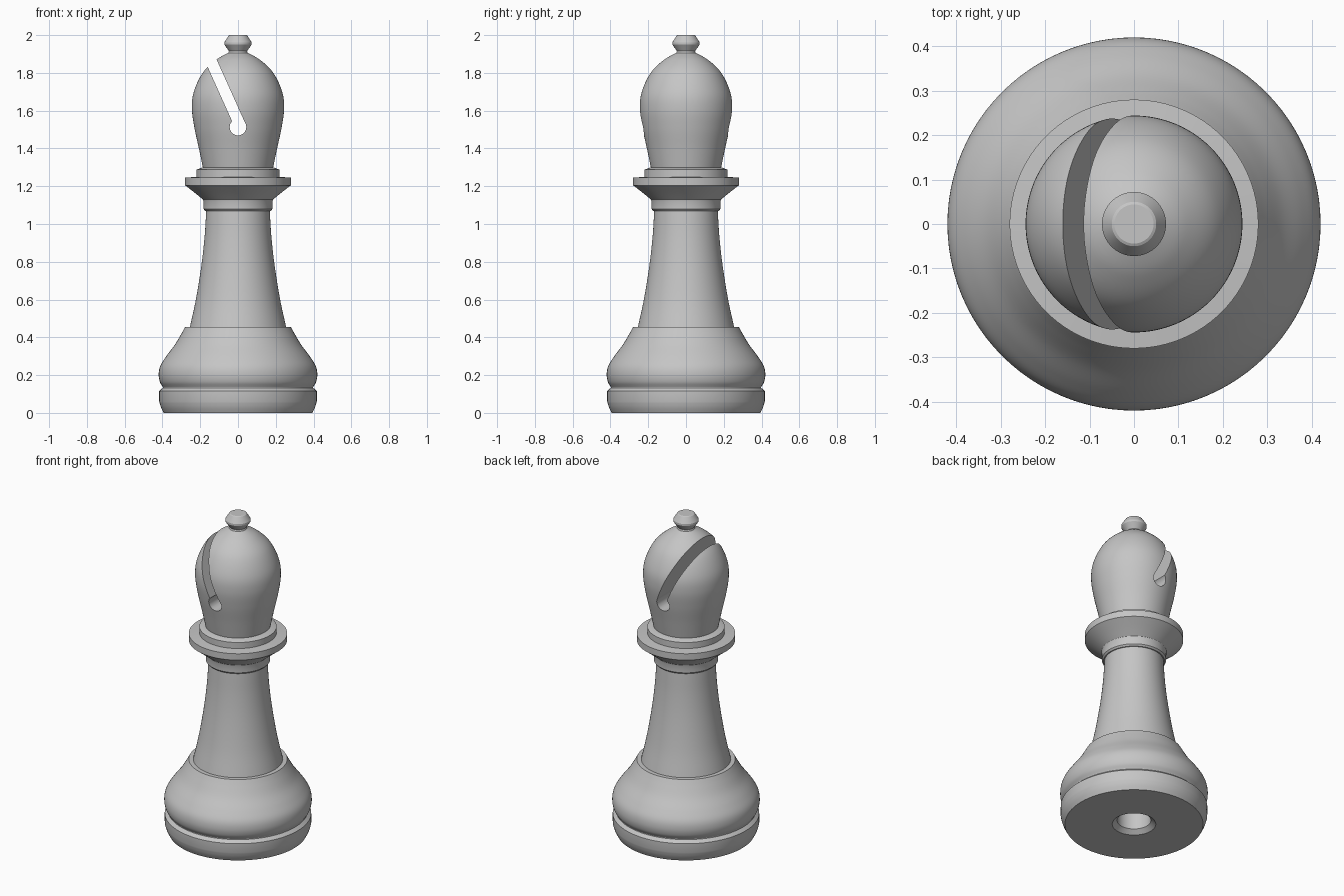
import bpy, bmesh, math
from mathutils import Vector

if "Cube" in bpy.data.objects:
    bpy.data.objects.remove(bpy.data.objects["Cube"])

grey = bpy.data.materials.new("plain_grey")
grey.use_nodes = True
COLOUR = (0.56, 0.56, 0.56, 1)
grey.diffuse_color = COLOUR
grey.node_tree.nodes["Principled BSDF"].inputs["Base Color"].default_value = COLOUR


def curve(points, steps=6):
    """Smooth run of profile points through the given ones."""
    p = [Vector(q) for q in points]
    p = [2 * p[0] - p[1]] + p + [2 * p[-1] - p[-2]]
    out = []
    for a, b, c, d in zip(p, p[1:], p[2:], p[3:]):
        for i in range(steps):
            t = i / steps
            out.append(0.5 * (2 * b + (c - a) * t + (2 * a - 5 * b + 4 * c - d) * t ** 2
                              + (3 * b - a - 3 * c + d) * t ** 3))
    return out + [p[-2]]


def lathe(name, profile, segments=96):
    """Turn a (radius, height) profile around the z axis."""
    bm = bmesh.new()
    verts = [bm.verts.new((r, 0, z)) for r, z in profile]
    edges = [bm.edges.new(pair) for pair in zip(verts, verts[1:])]
    bmesh.ops.spin(bm, geom=verts + edges, cent=(0, 0, 0), axis=(0, 0, 1),
                   angle=math.tau, steps=segments)
    bmesh.ops.remove_doubles(bm, verts=bm.verts, dist=0.0002)
    bmesh.ops.recalc_face_normals(bm, faces=bm.faces)
    mesh = bpy.data.meshes.new(name)
    bm.to_mesh(mesh)
    bm.free()
    mesh.materials.append(grey)
    obj = bpy.data.objects.new(name, mesh)
    bpy.context.collection.objects.link(obj)
    return obj


def select(obj):
    bpy.ops.object.select_all(action='DESELECT')
    obj.select_set(True)
    bpy.context.view_layer.objects.active = obj


def cut(obj, cutter):
    cutter.hide_render = True
    mod = obj.modifiers.new("cut", 'BOOLEAN')
    mod.operation = 'DIFFERENCE'
    mod.solver = 'EXACT'
    mod.object = cutter
    select(obj)
    bpy.ops.object.modifier_apply(modifier=mod.name)
    bpy.data.objects.remove(cutter)


# Weighted foot with a countersunk hole underneath, and the swelling above it
base = lathe("base", [(0, 0.3), (0.096, 0.3), (0.096, 0.024), (0.124, 0), (0.393, 0)]
             + curve([(0.393, 0), (0.408, 0.03), (0.417, 0.06)], 3)[1:]
             + [(0.417, 0.116), (0.398, 0.133)]
             + curve([(0.398, 0.137), (0.414, 0.165), (0.42, 0.205), (0.411, 0.25),
                      (0.38, 0.3), (0.335, 0.36), (0.302, 0.415), (0.28, 0.455)])
             + [(0, 0.455)])

# Tapering stem
stem = lathe("stem", [(0, 0.45)]
             + curve([(0.255, 0.454), (0.223, 0.6), (0.194, 0.78), (0.177, 0.93), (0.168, 1.07)])
             + [(0, 1.075)])

# Stacked collar
collar = lathe("collar", [(0, 1.07), (0.174, 1.07), (0.183, 1.08), (0.183, 1.12)]
               + curve([(0.186, 1.13), (0.225, 1.162), (0.28, 1.205)], 3)
               + [(0.28, 1.245), (0.22, 1.25), (0.22, 1.288), (0.187, 1.3), (0, 1.3)])

# Rounded head
head = lathe("head", [(0, 1.295)]
             + curve([(0.185, 1.295), (0.207, 1.4), (0.231, 1.51), (0.244, 1.61),
                      (0.234, 1.7), (0.187, 1.8), (0.118, 1.868), (0.045, 1.91)], 8)
             + [(0, 1.912)])

# Slanted slot ending in a round hole, cut through the head from front to back
lean = math.radians(-24.2)
along = Vector((math.sin(lean), 0, math.cos(lean)))
bpy.ops.mesh.primitive_cube_add(size=1, location=Vector((0.012, 0, 1.52)) + along * 0.3,
                                rotation=(0, lean, 0))
slot = bpy.context.object
slot.scale = (0.059, 0.8, 0.6)
bpy.context.view_layer.update()
cut(head, slot)
bpy.ops.mesh.primitive_cylinder_add(vertices=32, radius=0.044, depth=0.8,
                                    location=(0, 0, 1.513), rotation=(math.pi / 2, 0, 0))
cut(head, bpy.context.object)
head.data.materials.clear()
head.data.materials.append(grey)

# Small faceted knob
knob = lathe("knob", [(0, 1.895), (0.056, 1.895), (0.048, 1.915), (0.072, 1.95), (0.072, 1.962),
                      (0.05, 1.997), (0.044, 2.0), (0, 2.0)])

for part in (base, stem, collar, head, knob):
    for face in part.data.polygons:
        face.material_index = 0
    select(part)
    bpy.ops.object.shade_smooth_by_angle(angle=math.radians(25))
